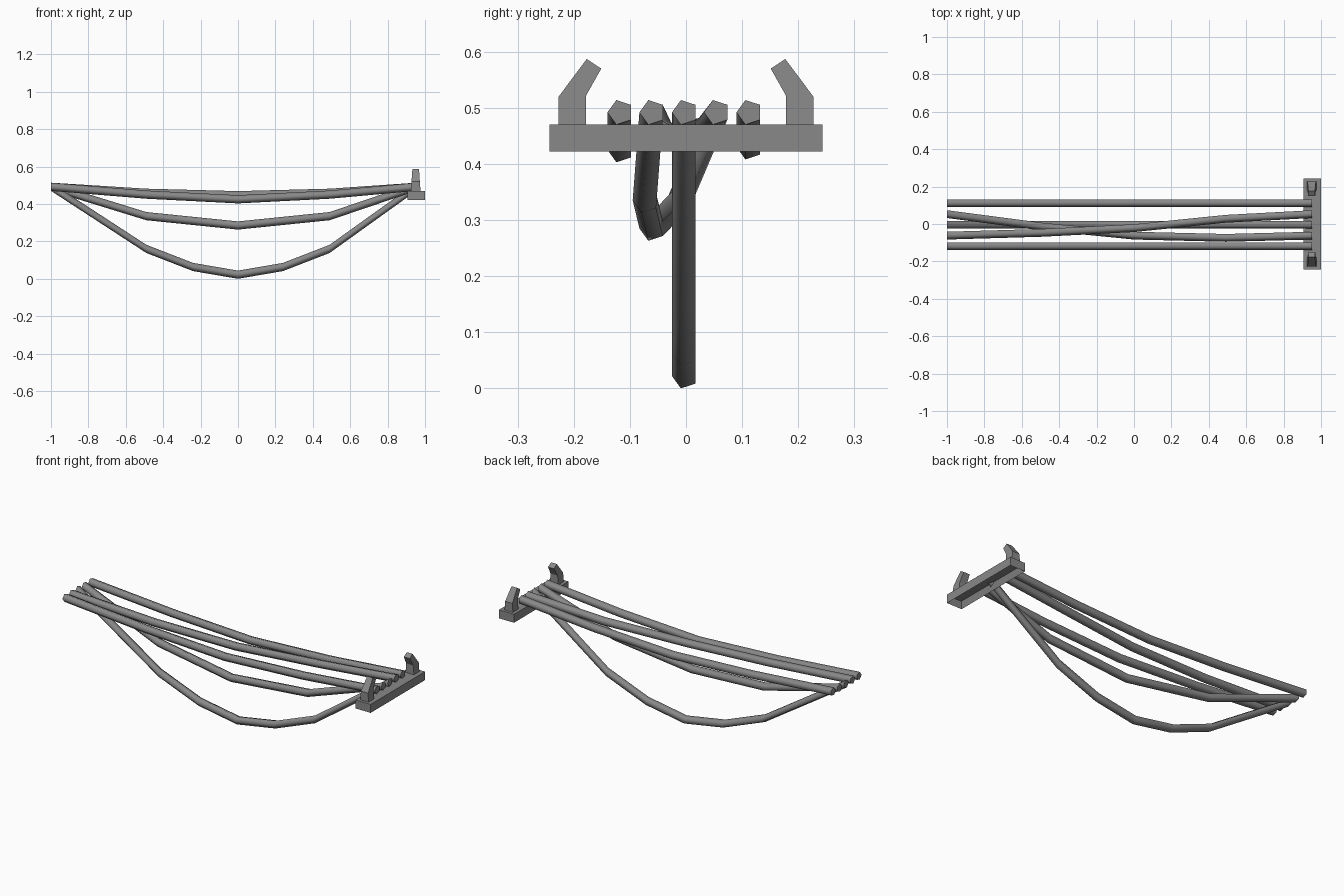
import bpy, bmesh, math

cube = bpy.data.objects.get("Cube")
if cube:
    bpy.data.objects.remove(cube, do_unlink=True)


def material(name, value):
    m = bpy.data.materials.new(name)
    m.use_nodes = True
    color = (value, value, value, 1)
    m.diffuse_color = color
    m.node_tree.nodes["Principled BSDF"].inputs["Base Color"].default_value = color
    return m


grey = material("grey", 0.25)
SIDES, RADIUS = 5, 0.023
END_Z = 0.492


def finish(name, bm):
    bmesh.ops.recalc_face_normals(bm, faces=bm.faces)
    mesh = bpy.data.meshes.new(name)
    bm.to_mesh(mesh)
    bm.free()
    mesh.materials.append(grey)
    ob = bpy.data.objects.new(name, mesh)
    bpy.context.collection.objects.link(ob)
    return ob


def cable(name, path):
    """Five-sided tube swept along x, smooth sides and flat caps."""
    bm = bmesh.new()
    rings = []
    for x, y, z in path:
        ring = []
        for i in range(SIDES):
            a = math.pi + math.tau * i / SIDES
            ring.append(bm.verts.new((x, y + RADIUS * math.cos(a), z + RADIUS * math.sin(a))))
        rings.append(ring)
    for a, b in zip(rings, rings[1:]):
        for i in range(SIDES):
            j = (i + 1) % SIDES
            bm.faces.new((a[i], a[j], b[j], b[i])).smooth = True
    bm.faces.new(rings[0])
    bm.faces.new(rings[-1])
    return finish(name, bm)


def sagging(name, ys, mid_z, low_z):
    """Cable with five stations and a symmetric sag."""
    xs = (-1, -0.49, 0, 0.49, 0.953)
    zs = (END_Z, mid_z, low_z, mid_z, END_Z)
    return cable(name, list(zip(xs, ys, zs)))


# Hanging cables
sagging("front_cable", [-0.117] * 5, 0.45, 0.425)
sagging("back_cable", [0.113] * 5, 0.453, 0.43)
sagging("upper_crossing_cable", (-0.06, -0.045, -0.02, 0.03, 0.055), 0.46, 0.447)
sagging("lower_crossing_cable", (0.055, -0.012, -0.06, -0.072, -0.06), 0.335, 0.285)
cable("deep_cable", [(x, -0.002, z) for x, z in (
    (-1, END_Z), (-0.49, 0.16), (-0.24, 0.063), (0, 0.022),
    (0.24, 0.063), (0.49, 0.16), (0.953, END_Z))])

# Crossbar, hollow from below
bm = bmesh.new()
bmesh.ops.create_cube(bm, size=1)
for v in bm.verts:
    v.co = (0.953 + v.co.x * 0.094, v.co.y * 0.486, 0.446 + v.co.z * 0.048)
bm.normal_update()
under = [f for f in bm.faces if f.normal.z < -0.9]
bmesh.ops.inset_region(bm, faces=under, thickness=0.018)
for v in under[0].verts:
    v.co.z += 0.034
finish("crossbar", bm)

# Bent hooks, narrowing upward
HOOK = ((0.178, 0.468), (0.227, 0.468), (0.227, 0.52),
        (0.177, 0.587), (0.151, 0.57), (0.178, 0.522))


def hook(name, side):
    bm = bmesh.new()
    loops = []
    for s in (-1, 1):
        loops.append([bm.verts.new((0.95 + s * (0.026 - 0.07 * (z - 0.468)), side * y, z))
                      for y, z in HOOK])
    a, b = loops
    n = len(HOOK)
    for i in range(n):
        j = (i + 1) % n
        bm.faces.new((a[i], a[j], b[j], b[i]))
    # Each cap is split at the bend so it stays planar
    for loop in loops:
        bm.faces.new((loop[0], loop[1], loop[2], loop[5]))
        bm.faces.new((loop[5], loop[2], loop[3], loop[4]))
    finish(name, bm)


hook("left_back_hook", 1)
hook("left_front_hook", -1)
